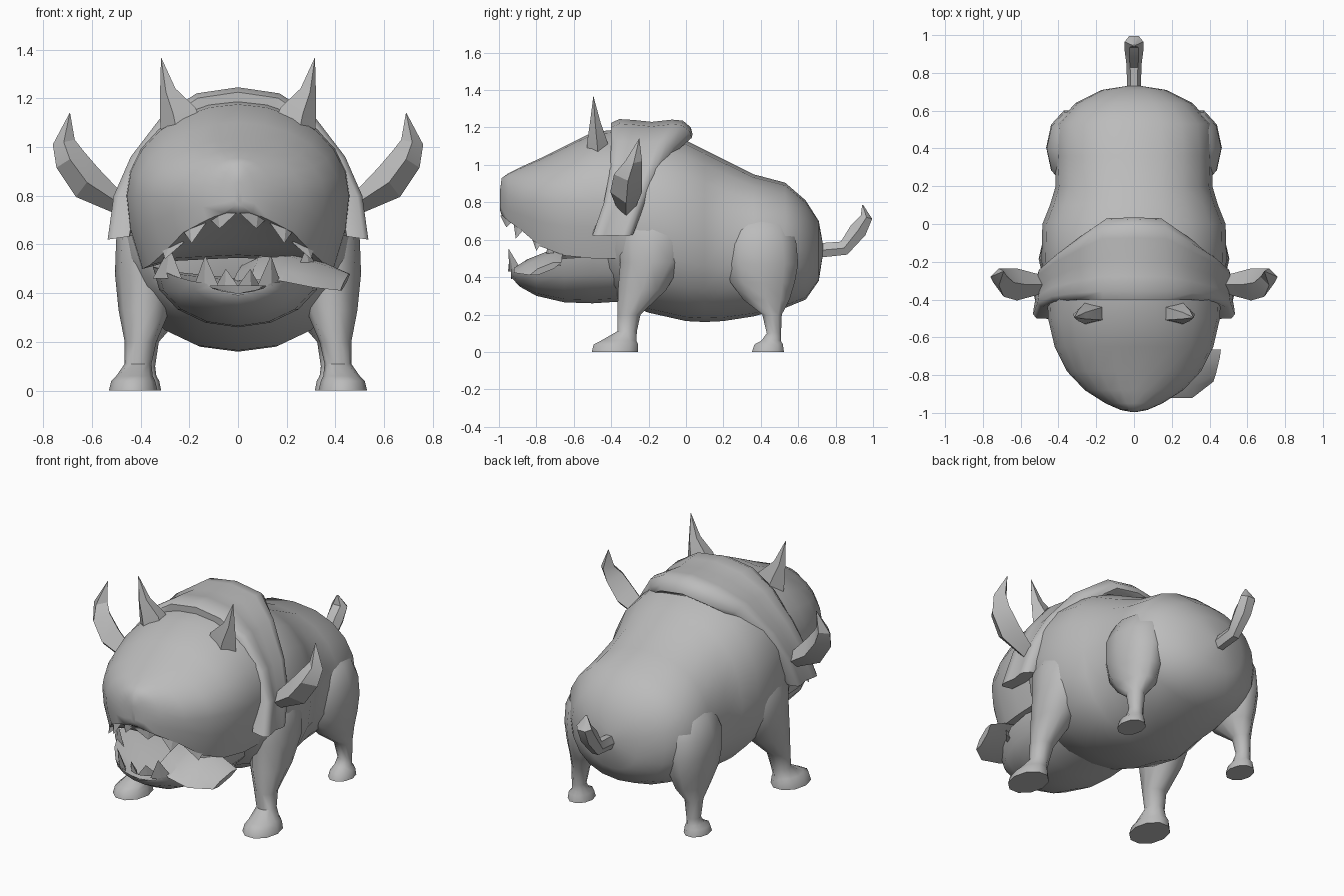
import bpy, bmesh
from math import pi, cos, sin, radians, copysign
from mathutils import Vector

cube = bpy.data.objects.get("Cube")
if cube:
    bpy.data.objects.remove(cube, do_unlink=True)

GREY = (0.5, 0.5, 0.5, 1)
hide = bpy.data.materials.new("grey_hide")
hide.use_nodes = True
hide.diffuse_color = GREY
hide.node_tree.nodes["Principled BSDF"].inputs["Base Color"].default_value = GREY


def loft(name, rings, angle=40, flip=1):
    """Skin a row of closed rings, cap both ends; flip=-1 mirrors in x."""
    bm = bmesh.new()
    rows = [[bm.verts.new((p[0] * flip, p[1], p[2])) for p in r] for r in rings]
    n = len(rows[0])
    for a, b in zip(rows, rows[1:]):
        for i in range(n):
            j = (i + 1) % n
            bm.faces.new((a[i], a[j], b[j], b[i]))
    bm.faces.new(rows[0])
    bm.faces.new(rows[-1])
    bmesh.ops.remove_doubles(bm, verts=bm.verts, dist=0.0005)
    bmesh.ops.recalc_face_normals(bm, faces=bm.faces)
    me = bpy.data.meshes.new(name)
    bm.to_mesh(me)
    bm.free()
    me.materials.append(hide)
    me.shade_smooth()
    me.set_sharp_from_angle(angle=radians(angle))
    ob = bpy.data.objects.new(name, me)
    bpy.context.collection.objects.link(ob)


def oval(c, u, v, n, power=1):
    """Ring around c spanned by half axes u and v; power below 1 squares it off."""
    c, u, v = Vector(c), Vector(u), Vector(v)
    bend = lambda k: copysign(abs(k) ** power, k)
    return [c + u * bend(cos(2 * pi * i / n)) + v * bend(sin(2 * pi * i / n)) for i in range(n)]


def spike(name, base, tip, u, v, flip):
    """Pointed four-sided tooth."""
    tiny = 0.001
    loft(name, [oval(base, u, v, 4), oval(tip, Vector(u) * tiny, Vector(v) * tiny, 4)], 20, flip)


SIDES = (("left", 1), ("right", -1))

# Barrel body: y, half width, bottom, top
body = [(-.46, .34, .34, 1.0), (-.36, .45, .27, 1.12), (-.2, .49, .21, 1.17),
        (0, .485, .165, 1.13), (.1, .445, .16, 1.08), (.2, .415, .165, 1.03),
        (.36, .42, .19, .95), (.53, .41, .235, .905), (.64, .31, .28, .81),
        (.71, .17, .38, .7), (.735, .01, .54, .56)]
loft("body", [oval((0, y, (b + t) / 2), (w, 0, 0), (0, 0, (t - b) / 2), 20, .9)
              for y, w, b, t in body], 60)

# Head with upper lip and sloping palate: y, half width, top, lip height
head = [(-.36, .46, 1.19, .5), (-.5, .455, 1.175, .5), (-.65, .42, 1.1, .515),
        (-.78, .355, 1.035, .565), (-.88, .26, .99, .65), (-.95, .15, .955, .7),
        (-.985, .07, .93, .73), (-.995, .015, .86, .76)]


def head_ring(y, w, top, lip):
    mid = .8
    ring = [(w * cos(pi * i / 12), y, mid + (top - mid) * sin(pi * i / 12)) for i in range(13)]
    low = [(-w * k, y, mid + (lip - mid) * f) for k, f in ((.97, .45), (.86, 1))]
    roof = [(k * w, y, lip + w * h) for k, h in ((-.6, .07), (0, .1), (.6, .07))]
    return ring + low + roof + [(-x, a, z) for x, a, z in reversed(low)]


loft("head", [head_ring(*r) for r in head], 50)

# Lower jaw bowl: y, half width, bottom, rim
jaw = [(-.34, .34, .27, .5), (-.5, .35, .26, .51), (-.65, .33, .265, .5),
       (-.8, .26, .3, .47), (-.89, .19, .35, .45), (-.935, .13, .4, .44)]
rings = []
for y, w, b, rim in jaw:
    under = [(w * cos(pi * i / 8), y, rim - (rim - b) * sin(pi * i / 8)) for i in range(9)]
    rings.append(under + [(-w * .8, y, rim - .02), (0, y, rim - .05), (w * .8, y, rim - .02)])
loft("lower_jaw", rings, 45)

# Teeth: base, tip, half width
upper = [((.075, -.945, .73), (.075, -.96, .665), .07),
         ((.19, -.88, .69), (.19, -.91, .605), .06),
         ((.27, -.79, .61), (.3, -.8, .54), .05)]
lower = [((.13, -.91, .43), (.135, -.95, .555), .05), ((.045, -.92, .43), (.05, -.945, .5), .045),
         ((.29, -.71, .46), (.28, -.74, .59), .06)]
for side, s in SIDES:
    for row, teeth in (("upper", upper), ("lower", lower)):
        for i, (b, t, w) in enumerate(teeth):
            spike(f"{side}_{row}_tooth_{i}", b, t, (w, w * .7, 0), (-.008, .015, 0), s)

# Tongue lolling out on the left: centre, half width along y
tongue = [((0, -.5, .48), .08), ((.07, -.7, .505), .12), ((.2, -.78, .505), .14),
          ((.33, -.79, .475), .13), ((.44, -.75, .445), .085)]
loft("tongue", [oval(c, (.02, w, w * .4), (.005, 0, .02), 6) for c, w in tongue], 25)

# Hood collar: outer x, outer z, front y, back y from the crown to the lower end
half = [(0, 1.245, -.4, .035), (.17, 1.22, -.4, .03), (.31, 1.13, -.4, -.06),
        (.44, .96, -.41, -.15), (.51, .8, -.44, -.215), (.535, .62, -.5, -.28)]
arch = [(-x, z, f, b) for x, z, f, b in reversed(half[1:])] + half
# Section: fraction from front to back, depth below the outer surface
section = [(0, .09), (0, .02), (.1, 0), (.28, .005), (.5, .015), (.75, .003),
           (.88, .008), (.98, .045), (1, .08), (.9, .11)]
rings = []
for x, z, f, b in arch:
    inward = (Vector((0, 0, .7)) - Vector((x, 0, z))).normalized()
    rings.append([Vector((x, f + (b - f) * k, z)) + inward * d for k, d in section])
loft("hood_collar", rings, 60)

# Legs: centre x, y, z, radius x, radius y
front_leg = [(.3, -.18, .86, .04, .06), (.35, -.18, .74, .1, .15), (.37, -.18, .62, .13, .19),
             (.38, -.185, .48, .125, .175), (.385, -.235, .33, .105, .135),
             (.4, -.305, .2, .065, .065), (.41, -.315, .11, .055, .055),
             (.425, -.36, .06, .075, .1), (.43, -.375, .04, .09, .125), (.43, -.38, 0, .1, .13)]
hind_leg = [(.26, .4, .76, .06, .1), (.3, .4, .68, .12, .17), (.325, .4, .58, .137, .2),
            (.33, .405, .47, .135, .205), (.335, .41, .37, .12, .18),
            (.345, .43, .28, .09, .13), (.375, .46, .2, .05, .055),
            (.38, .47, .1, .04, .04), (.38, .455, .06, .045, .055),
            (.385, .442, .04, .062, .08), (.385, .438, 0, .07, .09)]
# Ears: centre x, y, z, half axis across x, z, half thickness in y
ear = [(.49, -.32, .77, -.01, .045, .05), (.62, -.32, .855, -.045, .06, .085),
       (.69, -.31, .95, -.055, .035, .075), (.715, -.28, 1.02, -.045, .01, .045),
       (.69, -.25, 1.14, -.001, 0, .001)]
# Horns: centre x, y, z, radius x, radius y
horn = [(.225, -.47, 1.08, .09, .065), (.24, -.475, 1.14, .08, .055),
        (.285, -.485, 1.23, .035, .03), (.315, -.495, 1.365, .001, .001)]
for side, s in SIDES:
    for name, leg in (("front_leg", front_leg), ("hind_leg", hind_leg)):
        loft(f"{side}_{name}", [oval((x, y, z), (rx, 0, 0), (0, ry, 0), 10)
                                for x, y, z, rx, ry in leg], 50, s)
    loft(f"{side}_ear", [oval((x, y, z), (ux, 0, uz), (0, t, 0), 4)
                         for x, y, z, ux, uz, t in ear], 25, s)
    loft(f"{side}_horn", [oval((x, y, z), (rx, 0, -rx * .35), (0, ry, 0), 5)
                          for x, y, z, rx, ry in horn], 25, s)

# Upturned tail: y, z, half axis in y and z, half width
tail = [(.68, .54, 0, .045, .035), (.845, .555, -.02, .04, .04), (.92, .65, -.045, .03, .05),
        (.965, .72, -.035, .01, .05), (.945, .785, -.004, .001, .005)]
loft("tail", [oval((0, y, z), (w, 0, 0), (0, uy, uz), 6) for y, z, uy, uz, w in tail], 35)
